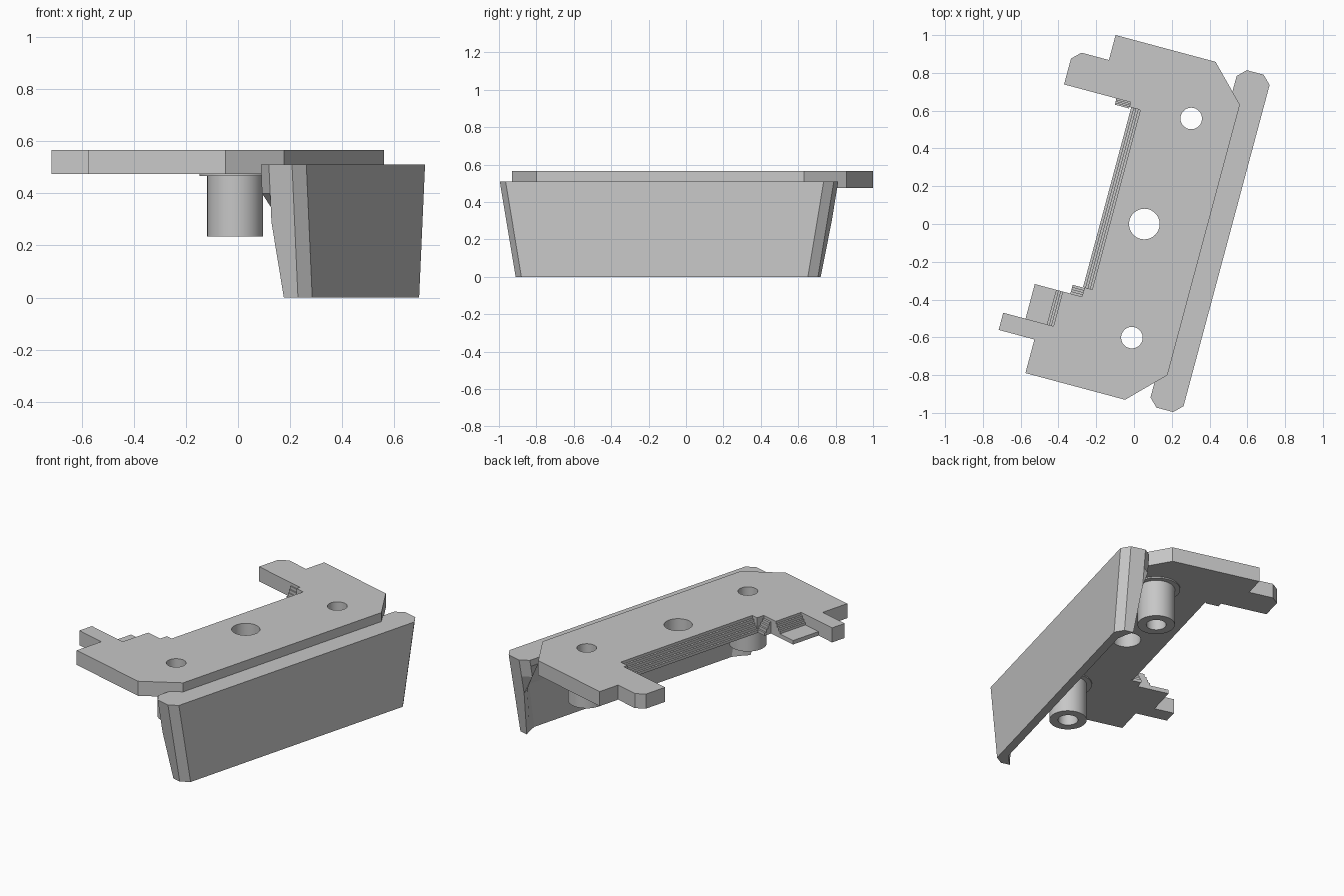
import bpy, bmesh, math

cube = bpy.data.objects.get("Cube")
if cube:
    bpy.data.objects.remove(cube, do_unlink=True)

TURN = math.radians(-15)      # whole part sits turned about z
BASE, TOP = 0.475, 0.567      # plate underside and upper face

grey = bpy.data.materials.new("plain_grey")
grey.use_nodes = True
COLOUR = (0.57, 0.57, 0.57, 1)
grey.diffuse_color = COLOUR
grey.node_tree.nodes["Principled BSDF"].inputs["Base Color"].default_value = COLOUR


def circle(u, v, r, n=48):
    return [(u + r * math.cos(math.tau * i / n), v + r * math.sin(math.tau * i / n))
            for i in range(n)]


def slab(name, loops, z0, z1):
    """Flat outline with optional inner hole loops, extruded from z0 to z1."""
    curve = bpy.data.curves.new(name, 'CURVE')
    curve.dimensions = '2D'
    curve.fill_mode = 'BOTH'
    curve.extrude = (z1 - z0) / 2
    for loop in loops:
        spline = curve.splines.new('POLY')
        spline.points.add(len(loop) - 1)
        for point, (u, v) in zip(spline.points, loop):
            point.co = (u, v, 0, 1)
        spline.use_cyclic_u = True
    ob = bpy.data.objects.new(name, curve)
    bpy.context.collection.objects.link(ob)
    bpy.ops.object.select_all(action='DESELECT')
    ob.select_set(True)
    bpy.context.view_layer.objects.active = ob
    bpy.ops.object.convert(target='MESH')
    ob = bpy.context.object
    ob.location.z = (z0 + z1) / 2
    ob.rotation_euler.z = TURN
    ob.data.materials.clear()
    ob.data.materials.append(grey)
    bm = bmesh.new()
    bm.from_mesh(ob.data)
    bmesh.ops.remove_doubles(bm, verts=bm.verts, dist=1e-5)
    bmesh.ops.recalc_face_normals(bm, faces=bm.faces)
    bm.to_mesh(ob.data)
    bm.free()
    bpy.ops.object.shade_smooth_by_angle(angle=math.radians(30))


def mesh_object(name, bm):
    bmesh.ops.recalc_face_normals(bm, faces=bm.faces)
    mesh = bpy.data.meshes.new(name)
    bm.to_mesh(mesh)
    bm.free()
    mesh.materials.append(grey)
    ob = bpy.data.objects.new(name, mesh)
    ob.rotation_euler.z = TURN
    bpy.context.collection.objects.link(ob)


def loft(name, rings):
    """Closed solid through matching rings of points."""
    bm = bmesh.new()
    rings = [[bm.verts.new(p) for p in ring] for ring in rings]
    bm.faces.new(rings[0])
    bm.faces.new(rings[-1])
    for a, b in zip(rings, rings[1:]):
        for i in range(len(a)):
            j = (i + 1) % len(a)
            bm.faces.new((a[i], a[j], b[j], b[i]))
    mesh_object(name, bm)


def stairs(name, start, step, count, side, axis, low=BASE):
    """Fine steps falling from the plate's upper face along one axis."""
    profile = [(start, low)]
    drop = (TOP - low) / (count + 1)
    for i in range(count):
        z = TOP - drop * (i + 1)
        profile += [(start + step * i, z), (start + step * (i + 1), z)]
    profile.append((start + step * count, low))
    loft(name, [[(a, s, z) if axis == 'u' else (s, a, z) for a, z in profile]
                for s in side])


# Mounting plate with two screw holes and a larger middle hole
outline = [(-.353, .941), (.195, .941), (.378, .755), (.378, -.727), (.195, -.911),
           (-.351, -.911), (-.351, -.727), (-.547, -.727), (-.547, -.633), (-.272, -.633),
           (-.272, -.443), (-.166, -.443), (-.166, -.392), (-.124, -.392), (-.124, .592),
           (-.184, .592), (-.184, .618), (-.549, .618), (-.549, .76), (-.503, .804),
           (-.353, .804)]
posts = [("back", .148, .618), ("front", .145, -.584)]
holes = [circle(u, v, .057) for _, u, v in posts] + [circle(.053, .014, .081)]
slab("mounting_plate", [outline] + holes, BASE, TOP)

# Hollow posts with thin collars under the plate
for label, u, v in posts:
    slab(label + "_post", [circle(u, v, .107), circle(u, v, .057)], .235, BASE)
    slab(label + "_collar", [circle(u, v, .137), circle(u, v, .107)], .467, BASE)

# Stepped edges and the sunken ledge
stairs("long_steps", -.124, -.0125, 4, (-.392, .592), 'u')
stairs("back_steps", .618, -.0085, 4, (-.262, -.184), 'v')
stairs("front_steps", -.443, .012, 4, (-.23, -.166), 'v')
stairs("ledge_steps", -.272, -.012, 3, (-.633, -.443), 'u', .5)
slab("ledge", [[(-.425, -.633), (-.272, -.633), (-.272, -.443), (-.425, -.443)]], BASE, .5)

# Front panel: chamfered ends lean inwards, the inner side is hollowed out below
C = .044
rings = []
for z, edge, corner, hollow in [(0, .402, .428, .453), (.29, .366, .39, .44),
                                (.4, .366, .322, .4), (.47, .366, .322, .322),
                                (.51, .366, .322, .322)]:
    lean = .172 * (.51 - z)
    hi, lo = .941 - lean, -.908 + lean
    rings.append([(u, v, z) for u, v in [
        (.503, lo + C), (.503, hi - C), (.458, hi), (edge, hi), (corner, hi - C),
        (hollow, hi - .1), (hollow, lo + .1), (corner, lo + C), (edge, lo), (.458, lo)]])
loft("front_panel", rings)
